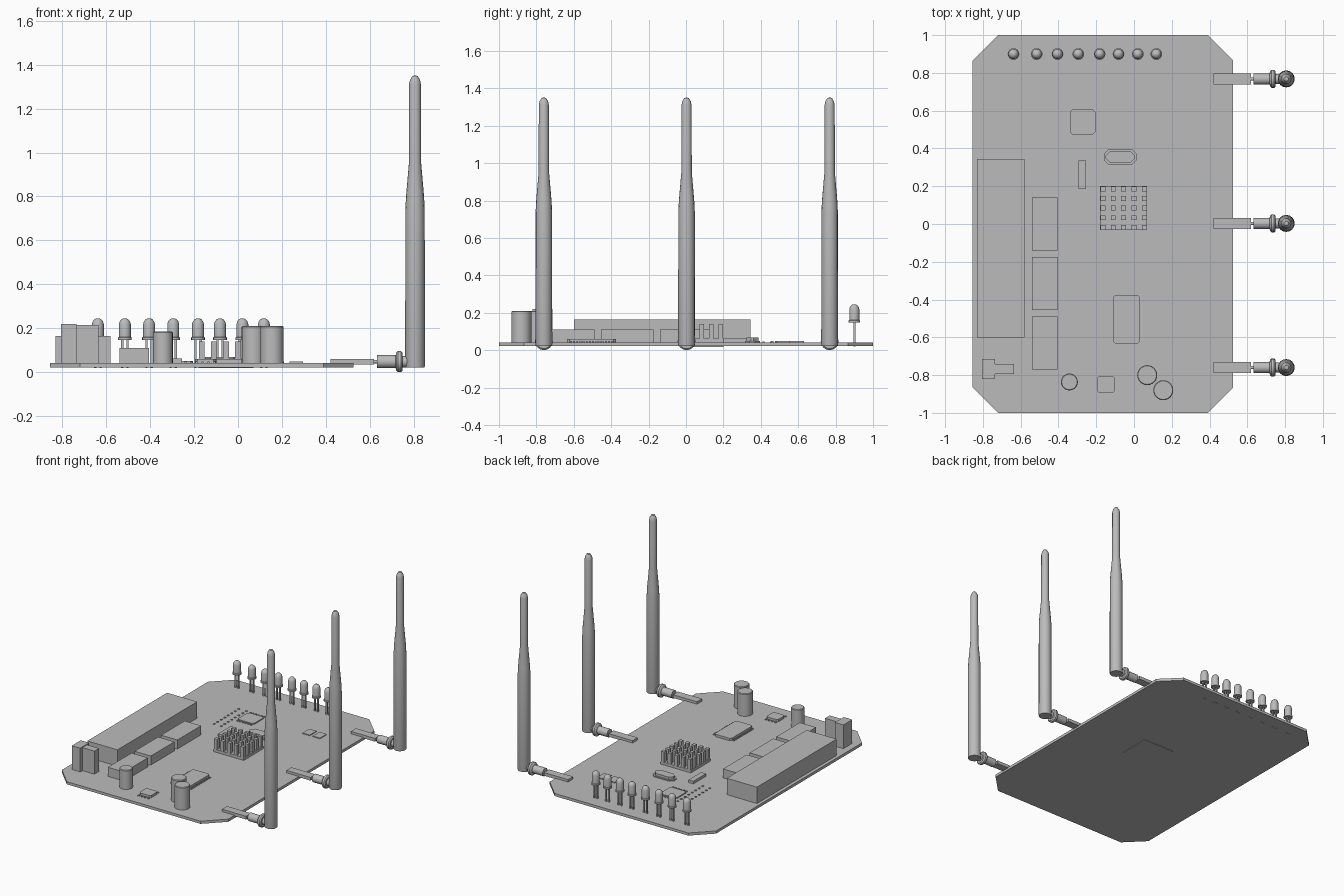
import bpy, math
from mathutils import Matrix

old = bpy.data.objects.get("Cube")
if old:
    bpy.data.objects.remove(old)

GREY = (0.5, 0.5, 0.5, 1)
grey = bpy.data.materials.new("plain_grey")
grey.use_nodes = True
grey.diffuse_color = GREY
grey.node_tree.nodes["Principled BSDF"].inputs["Base Color"].default_value = GREY

TOP, BOTTOM = 0.042, 0.022


def make(name, verts, faces, smooth=False):
    mesh = bpy.data.meshes.new(name)
    mesh.from_pydata(verts, [], faces)
    mesh.materials.append(grey)
    obj = bpy.data.objects.new(name, mesh)
    bpy.context.collection.objects.link(obj)
    if smooth:
        bpy.ops.object.select_all(action="DESELECT")
        obj.select_set(True)
        bpy.context.view_layer.objects.active = obj
        bpy.ops.object.shade_smooth_by_angle(angle=math.radians(35))
    return obj


def prism(name, outline, z0, z1):
    """Extrude a flat counter-clockwise outline upwards."""
    n = len(outline)
    verts = [(x, y, z) for z in (z0, z1) for x, y in outline]
    faces = [tuple(reversed(range(n))), tuple(range(n, 2 * n))]
    faces += [(i, (i + 1) % n, n + (i + 1) % n, n + i) for i in range(n)]
    return make(name, verts, faces)


def box(name, x0, x1, y0, y1, z1, z0=BOTTOM):
    return prism(name, [(x0, y0), (x1, y0), (x1, y1), (x0, y1)], z0, z1)


def cut_box(name, x0, x1, y0, y1, z1, c, z0=BOTTOM):
    """Block with chamfered vertical corners."""
    return prism(name, [(x0 + c, y0), (x1 - c, y0), (x1, y0 + c), (x1, y1 - c),
                        (x1 - c, y1), (x0 + c, y1), (x0, y1 - c), (x0, y0 + c)], z0, z1)


def lathe(name, profile, place, sides=16):
    """Revolve (radius, height) pairs around z, then move into place."""
    verts = [place @ Matrix.Rotation(math.tau * i / sides, 4, "Z") @ Matrix.Translation((r, 0, h))
             for r, h in profile for i in range(sides)]
    verts = [m.to_translation() for m in verts]
    faces = [tuple(reversed(range(sides))),
             tuple(range(len(verts) - sides, len(verts)))]
    for k in range(len(profile) - 1):
        a, b = k * sides, (k + 1) * sides
        faces += [(a + i, a + (i + 1) % sides, b + (i + 1) % sides, b + i)
                  for i in range(sides)]
    return make(name, verts, faces, True)


def at(x, y, z=0):
    return Matrix.Translation((x, y, z))


# Circuit board with clipped corners
cut_box("circuit_board", -0.855, 0.525, -1, 1, TOP, 0.135)

# Port blocks along the right edge
box("long_port_block", -0.83, -0.58, -0.6, 0.345, 0.165)
for i, y in enumerate((-0.63, -0.315, 0)):
    box(f"transformer_{i}", -0.54, -0.405, y - 0.14, y + 0.14, 0.11)
box("power_socket_flange", -0.805, -0.735, -0.82, -0.715, 0.22)
box("power_socket_body", -0.735, -0.635, -0.795, -0.74, 0.215)

# Capacitors with a rounded rim
for i, (x, y, r, h) in enumerate(((-0.342, -0.836, 0.045, 0.185),
                                  (0.07, -0.8, 0.053, 0.21), (0.155, -0.88, 0.053, 0.21))):
    lathe(f"capacitor_{i}", [(r, BOTTOM), (r, h - 0.004), (r - 0.004, h)], at(x, y), 24)


# Chips with rows of legs on two sides
def chip(name, x, y, w, d, h, legs, along_x):
    cut_box(name, x - w / 2, x + w / 2, y - d / 2, y + d / 2, h, 0.012)
    span, reach = (w, d) if along_x else (d, w)
    for side in (-1, 1):
        for i in range(legs):
            u = (i / (legs - 1) - 0.5) * span * 0.85
            v = side * (reach / 2 + 0.012)
            px, py = (x + u, y + v) if along_x else (x + v, y + u)
            box(f"{name}_leg", px - 0.005, px + 0.005, py - 0.005, py + 0.005, TOP + 0.007)


chip("memory_chip", -0.04, -0.505, 0.14, 0.26, 0.06, 14, False)
chip("radio_chip", -0.272, 0.54, 0.135, 0.13, 0.05, 6, True)
chip("power_chip", -0.148, -0.85, 0.095, 0.09, 0.06, 4, True)
cut_box("crystal_base", -0.16, 0.015, 0.315, 0.395, 0.05, 0.025)
cut_box("crystal_can", -0.15, 0.005, 0.323, 0.387, 0.068, 0.025)
box("small_connector", -0.295, -0.255, 0.185, 0.335, 0.062)
for i, x in enumerate((0.18, 0.265)):
    box(f"small_chip_{i}", x - 0.03, x + 0.03, 0.55, 0.63, 0.048)

# Double row of header pins
for x in (-0.43, -0.37):
    for i in range(8):
        y = 0.33 + i * 0.042
        box("header_pin", x - 0.006, x + 0.006, y - 0.006, y + 0.006, TOP + 0.005)

# Heat sink: base and a grid of square fins
box("heat_sink_base", -0.18, 0.07, -0.032, 0.2, 0.062, 0.018)
for i in range(5):
    for j in range(5):
        x, y = -0.165 + i * 0.055, -0.018 + j * 0.051
        box("heat_sink_fin", x - 0.013, x + 0.013, y - 0.013, y + 0.013, 0.14)

# Row of lamps on two wires
for x in (-0.638, -0.515, -0.405, -0.295, -0.182, -0.082, 0.02, 0.118):
    lathe("lamp", [(0.031, 0.147), (0.031, 0.158), (0.027, 0.16), (0.027, 0.218), (0.023, 0.232),
                   (0.014, 0.242), (0.004, 0.245)], at(x, 0.9))
    for dx in (-0.012, 0.012):
        box("lamp_wire", x + dx - 0.005, x + dx + 0.005, 0.895, 0.905, 0.15, 0.02)

# Antennas with their connectors
ALONG_X = Matrix.Rotation(math.pi / 2, 4, "Y")
for y in (-0.76, 0.003, 0.768):
    box("antenna_tab", 0.42, 0.62, y - 0.03, y + 0.03, 0.06, 0.036)
    lathe("antenna_plug", [(0.008, 0.61), (0.008, 0.632), (0.03, 0.632), (0.03, 0.718),
                           (0.04, 0.72), (0.048, 0.728), (0.048, 0.742), (0.04, 0.75),
                           (0.026, 0.75), (0.026, 0.8)], at(0, y, 0.048) @ ALONG_X)
    lathe("antenna", [(0.043, 0.022), (0.045, 0.03), (0.044, 0.74), (0.041, 0.8), (0.028, 0.95),
                      (0.027, 1.31), (0.023, 1.33), (0.012, 1.348), (0.004, 1.35)], at(0.806, y))
